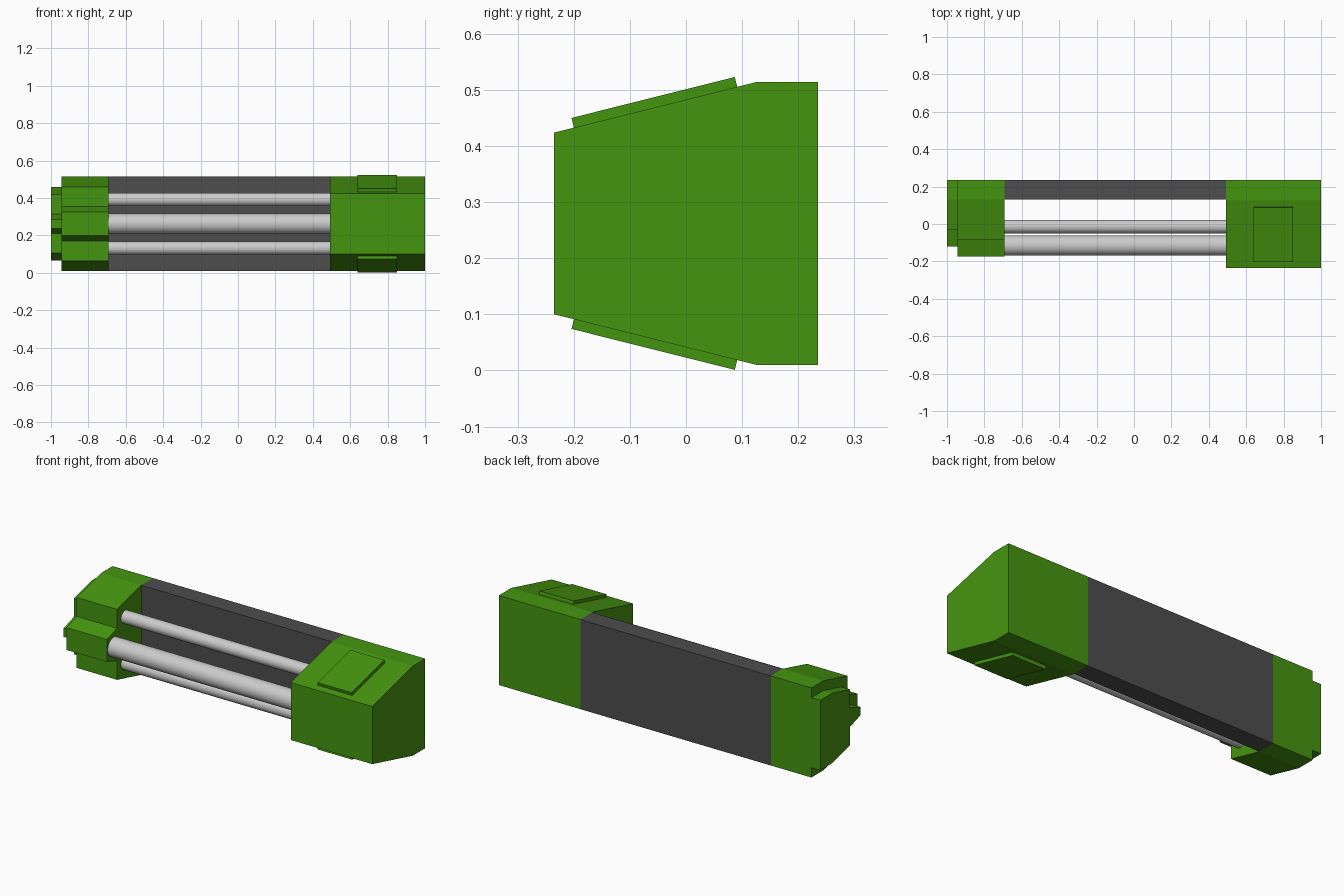
import bpy, bmesh, math
from mathutils import Matrix

if "Cube" in bpy.data.objects:
    bpy.data.objects.remove(bpy.data.objects["Cube"])

ZC = 0.262  # height of the horizontal symmetry plane


def material(name, color):
    m = bpy.data.materials.new(name)
    m.diffuse_color = (*color, 1)
    m.use_nodes = True
    m.node_tree.nodes["Principled BSDF"].inputs["Base Color"].default_value = m.diffuse_color
    return m


green = material("green_paint", (0.06, 0.30, 0.005))
dark = material("dark_grey", (0.075, 0.075, 0.075))


def finish(bm, name, mat=None):
    bmesh.ops.recalc_face_normals(bm, faces=bm.faces)
    mesh = bpy.data.meshes.new(name)
    bm.to_mesh(mesh)
    bm.free()
    obj = bpy.data.objects.new(name, mesh)
    bpy.context.collection.objects.link(obj)
    if mat:
        mesh.materials.append(mat)
    return obj


def extrude_x(name, profile, x0, x1, mat):
    """Extrude a (y, z) outline along x."""
    bm = bmesh.new()
    face = bm.faces.new([bm.verts.new((x0, y, z)) for y, z in profile])
    ext = bmesh.ops.extrude_face_region(bm, geom=[face])
    verts = [v for v in ext["geom"] if isinstance(v, bmesh.types.BMVert)]
    bmesh.ops.translate(bm, verts=verts, vec=(x1 - x0, 0, 0))
    return finish(bm, name, mat)


def mirrored(half):
    """Close an upper half outline (y, height above centre) with its reflection."""
    return [(y, ZC + h) for y, h in half] + [(y, ZC - h) for y, h in reversed(half)]


def rod(name, y, z, r):
    bm = bmesh.new()
    bmesh.ops.create_cone(bm, cap_ends=True, segments=32, radius1=r, radius2=r, depth=1.22,
                          matrix=Matrix.Translation((-0.10, y, z)) @ Matrix.Rotation(math.pi / 2, 4, 'Y'))
    for f in bm.faces:
        f.smooth = len(f.verts) == 4
    obj = finish(bm, name)
    for e in obj.data.edges:
        ends = [obj.data.vertices[i].co.x for i in e.vertices]
        e.use_edge_sharp = abs(ends[0] - ends[1]) < 1e-4


# Large housing on the right
extrude_x("right_housing", mirrored([(0.235, 0.252), (0.125, 0.252), (-0.235, 0.162)]),
          0.493, 1.0, green)

# Raised pads on the sloping top and bottom of the housing
pad = [(-0.204, 0.450), (0.087, 0.523), (0.092, 0.502), (-0.199, 0.429)]
extrude_x("top_pad", pad, 0.638, 0.85, green)
extrude_x("bottom_pad", [(y, 2 * ZC - z) for y, z in pad], 0.638, 0.85, green)

# Left housing with a central nose, and its smaller end plate
extrude_x("left_housing", mirrored([(0.235, 0.252), (0.130, 0.252), (-0.085, 0.198),
                                    (-0.085, 0.092), (-0.175, 0.063)]), -0.945, -0.693, green)
extrude_x("left_end_plate", mirrored([(0.235, 0.197), (0.130, 0.197), (-0.030, 0.157),
                                      (-0.030, 0.053), (-0.121, 0.024)]), -1.0, -0.945, green)

# Back beam
extrude_x("back_beam", mirrored([(0.235, 0.252), (0.130, 0.252)]), -0.693, 0.493, dark)

# Guide rods
rod("centre_rod", -0.115, ZC, 0.054)
for side, sign in (("upper", 1), ("lower", -1)):
    rod(side + "_rod", -0.014, ZC + sign * 0.13, 0.036)
